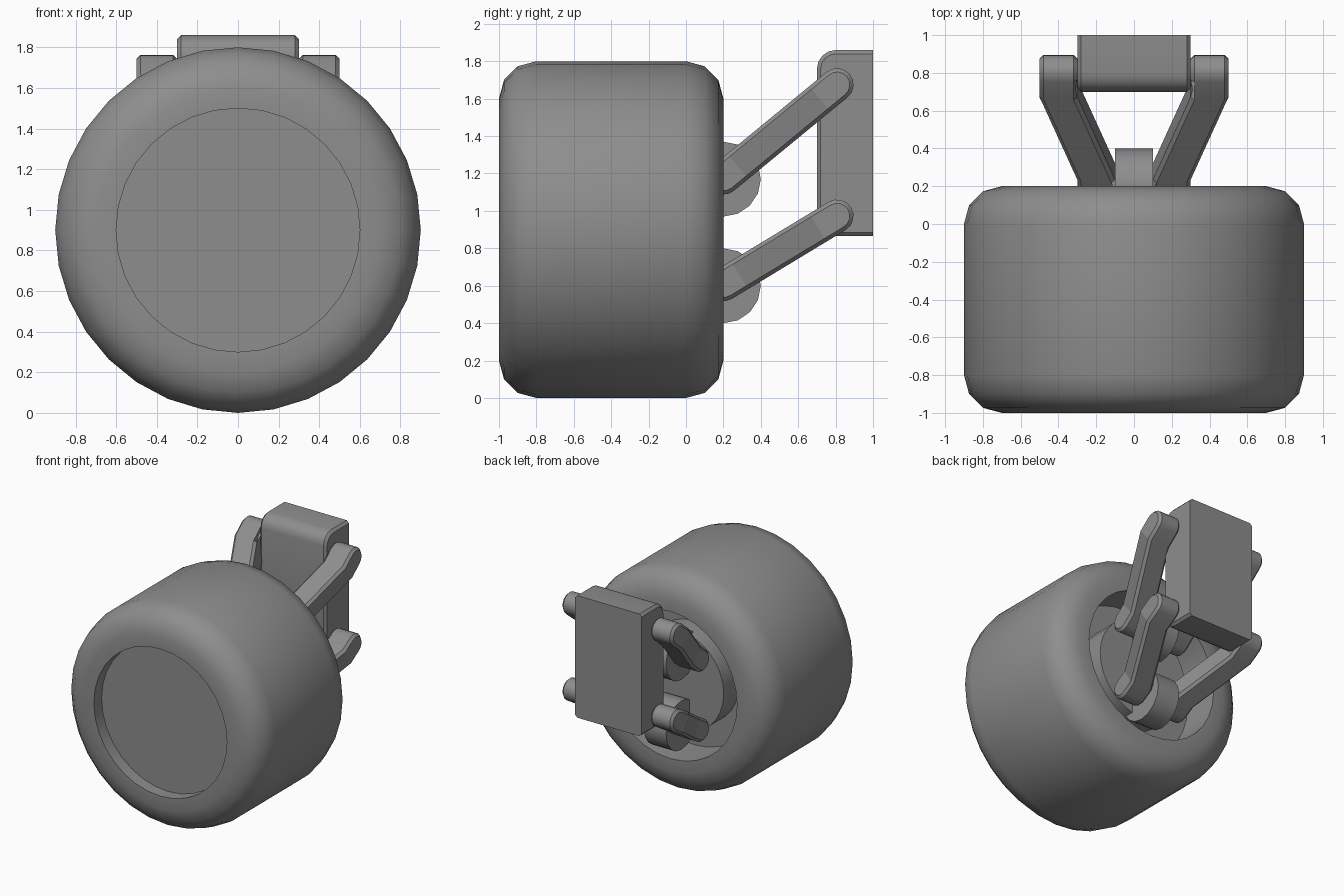
import bpy, bmesh, math

if "Cube" in bpy.data.objects:
    bpy.data.objects.remove(bpy.data.objects["Cube"])

# dark grey finish shared by every part
grey = bpy.data.materials.new("dark_grey")
grey.diffuse_color = (0.27, 0.27, 0.27, 1)
grey.use_nodes = True
grey.node_tree.nodes["Principled BSDF"].inputs["Base Color"].default_value = grey.diffuse_color


def finish(name, bm, angle=35):
    bmesh.ops.recalc_face_normals(bm, faces=bm.faces[:])
    me = bpy.data.meshes.new(name)
    bm.to_mesh(me)
    bm.free()
    me.materials.append(grey)
    ob = bpy.data.objects.new(name, me)
    bpy.context.collection.objects.link(ob)
    bpy.ops.object.select_all(action='DESELECT')
    ob.select_set(True)
    bpy.context.view_layer.objects.active = ob
    bpy.ops.object.shade_smooth_by_angle(angle=math.radians(angle))
    return ob


def lathe(name, profile, z, sides=32):
    """Revolve (radius, y) points round the wheel axle and cap both ends."""
    bm = bmesh.new()
    rings = []
    for r, y in profile:
        rings.append([bm.verts.new((r * math.sin(2 * math.pi * i / sides), y,
                                    z + r * math.cos(2 * math.pi * i / sides)))
                      for i in range(sides)])
    for a, b in zip(rings, rings[1:]):
        for i in range(sides):
            j = (i + 1) % sides
            bm.faces.new((a[i], a[j], b[j], b[i]))
    bm.faces.new(rings[0])
    bm.faces.new(rings[-1])
    return finish(name, bm)


def arc(cy, cz, r, a0, a1, n):
    return [(cy + r * math.cos(math.radians(a0 + (a1 - a0) * i / n)),
             cz + r * math.sin(math.radians(a0 + (a1 - a0) * i / n))) for i in range(n + 1)]


# wheel: rounded tyre with a shallow outer recess and a deeper inner one
R = 0.9
outer = arc(0.7, -0.8, 0.2, -90, 0, 3)
inner = arc(0.7, 0.0, 0.2, 0, 90, 3)
lathe("wheel", [(0.6, -0.9), (0.6, -1.0)] + outer + inner + [(0.6, 0.2), (0.6, -0.1)], R)

# hub disc inside the wheel
lathe("hub_disc", [(0.41, -0.11), (0.41, 0.1)], R)


# round mounting lugs on the hub
def lug(name, z):
    bm = bmesh.new()
    pts = arc(0.2, z, 0.2, 0, 337.5, 15)
    a = [bm.verts.new((-0.1, y, w)) for y, w in pts]
    b = [bm.verts.new((0.1, y, w)) for y, w in pts]
    bm.faces.new(a)
    bm.faces.new(b)
    for i in range(16):
        j = (i + 1) % 16
        bm.faces.new((a[i], a[j], b[j], b[i]))
    finish(name, bm)


# suspension arm: straight round ends joined by a slanted middle
def arm(name, p0, p1, r=0.088, n=8):
    dy, dz = p1[0] - p0[0], p1[1] - p0[1]
    L = math.hypot(dy, dz)
    uy, uz = dy / L, dz / L
    s1, s2 = 0.1, L - 0.12
    low = arc(0, 0, r, 90, 270, n)
    high = arc(L, 0, r, -90, 90, n)
    outline = low + [(s1, -r), (s2, -r)] + high + [(s2, r), (s1, r)]
    N = len(outline)
    i1, i2, k2, k1 = n + 1, n + 2, N - 2, N - 1
    bm = bmesh.new()
    sides = []
    for off in (-0.1, 0.1):
        vs = []
        for s, t in outline:
            x = 0.2 + off + 0.2 * min(1, max(0, (s - s1) / (s2 - s1)))
            vs.append(bm.verts.new((x, p0[0] + s * uy - t * uz, p0[1] + s * uz + t * uy)))
        sides.append(vs)
        bm.faces.new(vs[:i1 + 1] + [vs[k1]])
        bm.faces.new((vs[i1], vs[i2], vs[k2], vs[k1]))
        bm.faces.new(vs[i2:k2 + 1])
        for p, q in ((i1, k1), (i2, k2)):  # crisp bends
            bm.edges.get((vs[p], vs[q])).smooth = False
    rim = []
    for i in range(N):
        j = (i + 1) % N
        bm.faces.new((sides[0][i], sides[0][j], sides[1][j], sides[1][i]))
        rim += [bm.edges.get((v[i], v[j])) for v in sides]
    bmesh.ops.bevel(bm, geom=rim, offset=0.02, segments=1, affect='EDGES')
    ob = finish(name, bm, 30)
    ob.modifiers.new("Mirror", 'MIRROR')


for label, z, top in (("upper", 1.17, 1.675), ("lower", 0.6, 0.973)):
    lug(label + "_lug", z)
    arm(label + "_arms", (0.2, z + 0.005), (0.808, top))

# mounting block: rounded front corners, flat back
y0, y1, z0, z1, c = 0.7, 1.0, 0.865, 1.86, 0.1
pts = [(y1, z0), (y1, z1)] + arc(y0 + c, z1 - c, c, 90, 180, 4) + arc(y0 + c, z0 + c, c, 180, 270, 4)
bm = bmesh.new()
a = [bm.verts.new((-0.3, y, z)) for y, z in pts]
b = [bm.verts.new((0.3, y, z)) for y, z in pts]
bm.faces.new(a)
bm.faces.new(b)
rim = []
for i in range(len(pts)):
    j = (i + 1) % len(pts)
    bm.faces.new((a[i], a[j], b[j], b[i]))
    if i > 0:
        rim += [bm.edges.get((v[i], v[j])) for v in (a, b)]
bmesh.ops.bevel(bm, geom=rim, offset=0.02, segments=1, affect='EDGES')
finish("mounting_block", bm, 30)
